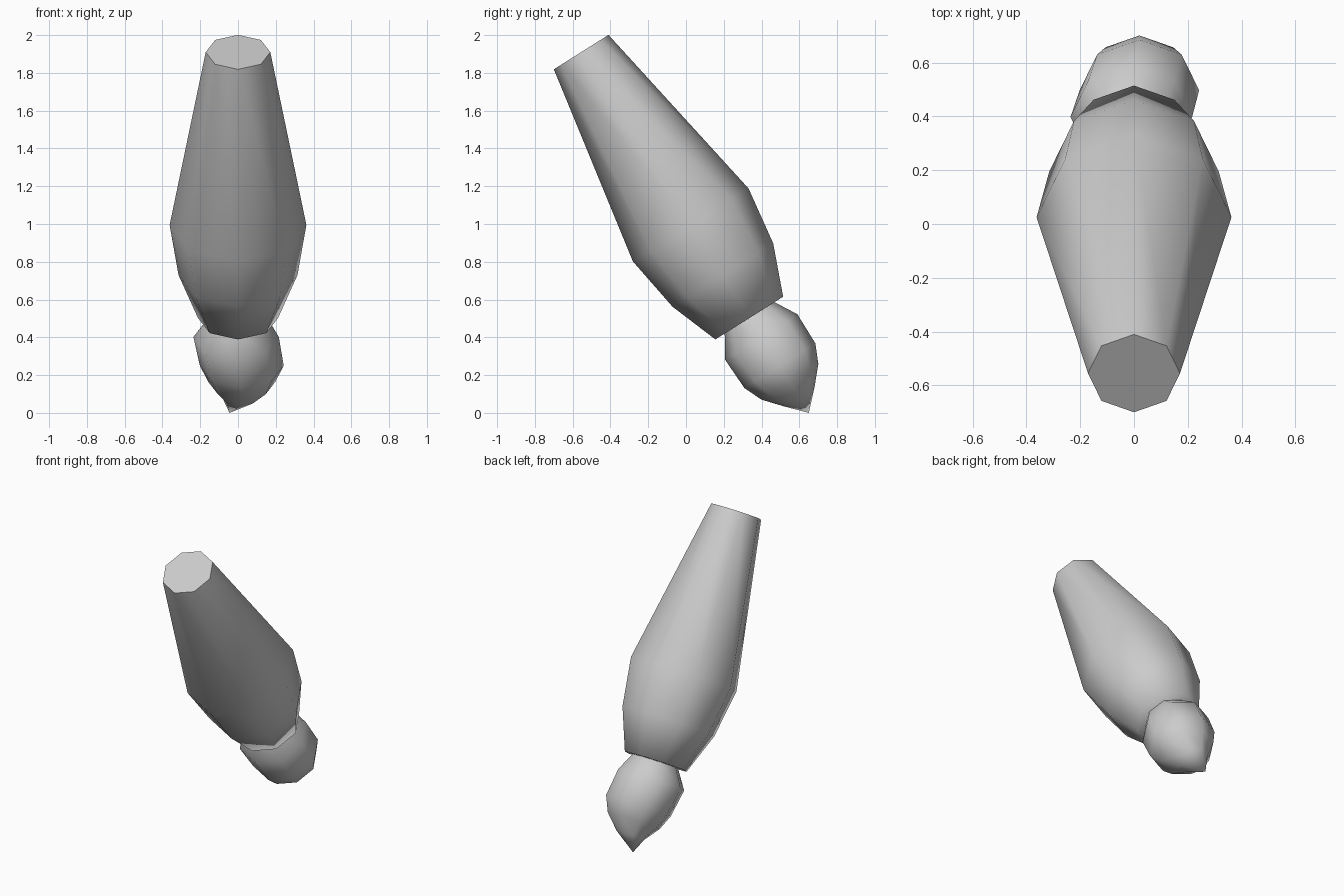
import bpy, bmesh, math
from mathutils import Vector

cube = bpy.data.objects.get("Cube")
if cube:
    bpy.data.objects.remove(cube, do_unlink=True)

SIDES = 8
AXIS = Vector((0, 0.533, -0.846)).normalized()   # leaning down and back
SIDE = Vector((1, 0, 0))
UP = SIDE.cross(AXIS)

grey = bpy.data.materials.new("light_grey")
grey.use_nodes = True
color = (0.6, 0.6, 0.6, 1)
grey.diffuse_color = color
grey.node_tree.nodes["Principled BSDF"].inputs["Base Color"].default_value = color


def loft(name, rings, point=None):
    """Skin rings (centre, radius) square to the axis; close with a cap or a point."""
    bm = bmesh.new()
    loops = []
    for centre, radius in rings:
        angles = [2 * math.pi * i / SIDES for i in range(SIDES)]
        loops.append([bm.verts.new(Vector(centre) + radius * (
            SIDE * math.cos(a) + UP * math.sin(a))) for a in angles])
    for a, b in zip(loops, loops[1:]):
        for i in range(SIDES):
            j = (i + 1) % SIDES
            bm.faces.new((a[i], a[j], b[j], b[i]))
    start = bm.faces.new(loops[0])
    if point:
        tip = bm.verts.new(point)
        for i in range(SIDES):
            bm.faces.new((loops[-1][i], loops[-1][(i + 1) % SIDES], tip))
    else:
        bm.faces.new(loops[-1])
    bmesh.ops.recalc_face_normals(bm, faces=bm.faces)
    for f in bm.faces:
        f.smooth = True
    for e in start.edges:          # crisp rim on the starting cap only
        e.smooth = False
    mesh = bpy.data.meshes.new(name)
    bm.to_mesh(mesh)
    bm.free()
    mesh.materials.append(grey)
    obj = bpy.data.objects.new(name, mesh)
    bpy.context.collection.objects.link(obj)
    return obj


# Long tapered body, flat at the top
loft("body", [
    ((0, -0.555, 1.91), 0.171),
    ((0, 0.025, 0.995), 0.362),
    ((0, 0.195, 0.73), 0.315),
    ((0, 0.335, 0.502), 0.212),
])

# Rounded end piece, slightly crooked, drawn to a point
loft("pointed_tip", [
    ((0, 0.337, 0.503), 0.156),
    ((-0.01, 0.398, 0.402), 0.226),
    ((0.02, 0.497, 0.25), 0.222),
    ((0.02, 0.55, 0.165), 0.178),
    ((0.01, 0.60, 0.085), 0.095),
], point=(-0.045, 0.65, 0.0))
